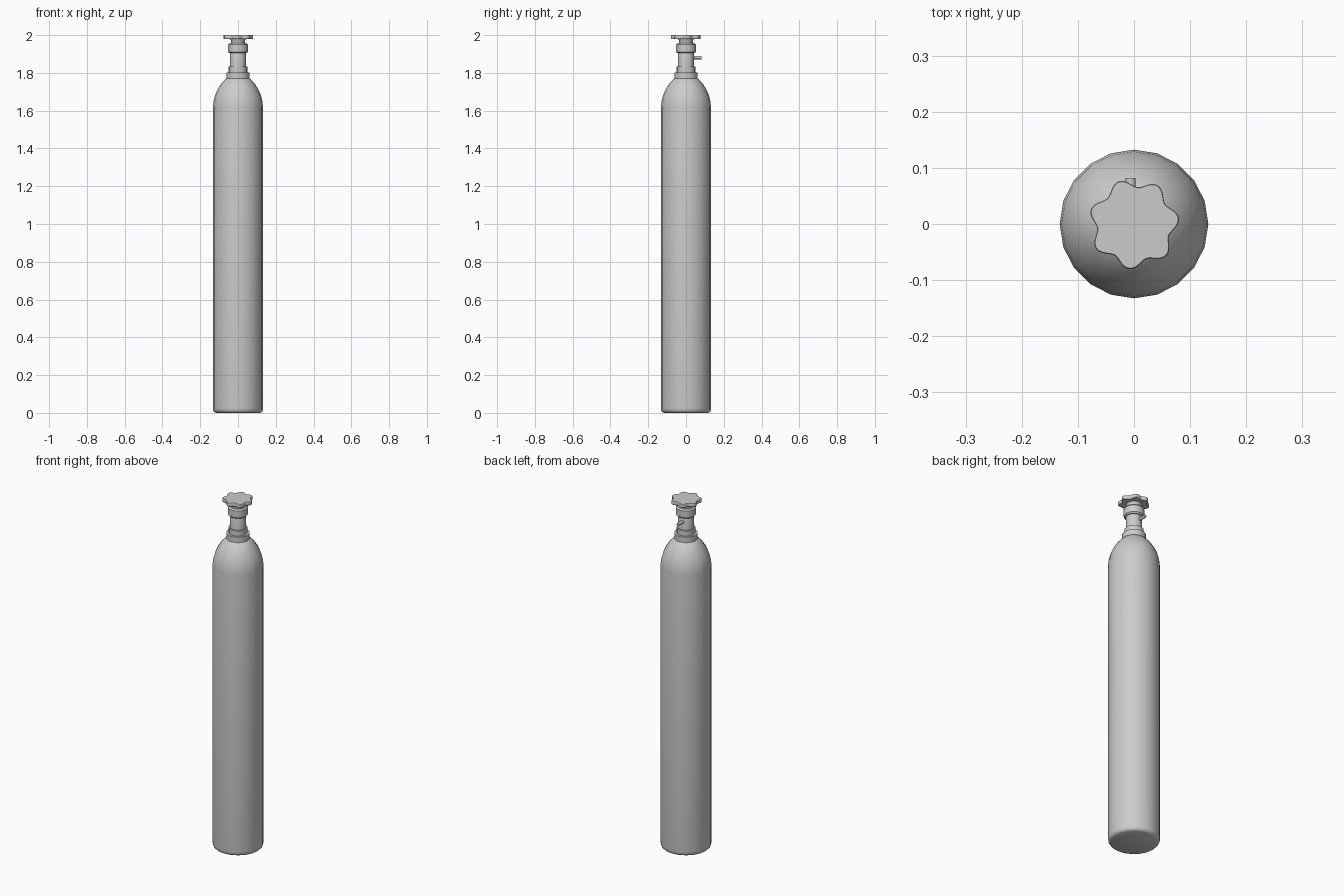
import bpy, bmesh
from math import sin, cos, pi, radians
from mathutils import Matrix

if "Cube" in bpy.data.objects:
    bpy.data.objects.remove(bpy.data.objects["Cube"])


def loft(name, rings):
    """Skin closed rings of points and cap both ends."""
    bm = bmesh.new()
    loops = [[bm.verts.new(p) for p in ring] for ring in rings]
    n = len(loops[0])
    for a, b in zip(loops, loops[1:]):
        for i in range(n):
            j = (i + 1) % n
            bm.faces.new((a[i], a[j], b[j], b[i]))
    bm.faces.new(loops[0][::-1])
    bm.faces.new(loops[-1])
    bmesh.ops.recalc_face_normals(bm, faces=bm.faces)
    mesh = bpy.data.meshes.new(name)
    bm.to_mesh(mesh)
    bm.free()
    obj = bpy.data.objects.new(name, mesh)
    bpy.context.collection.objects.link(obj)
    bpy.ops.object.select_all(action='DESELECT')
    obj.select_set(True)
    bpy.context.view_layer.objects.active = obj
    bpy.ops.object.shade_smooth_by_angle(angle=radians(35))
    return obj


def lathe(name, profile, sides=20):
    """Revolve (radius, z) points around z."""
    angles = [2 * pi * i / sides for i in range(sides)]
    return loft(name, [[(r * cos(a), r * sin(a), z) for a in angles]
                       for r, z in profile])


# cylinder with rounded foot and domed shoulder
lathe("tank_body", [
    (0.116, 0.0), (0.125, 0.004), (0.131, 0.012), (0.1325, 0.024),
    (0.1325, 1.62), (0.129, 1.652), (0.120, 1.685), (0.106, 1.716),
    (0.088, 1.744), (0.066, 1.768), (0.05, 1.778)])

# stepped neck collar
lathe("neck_collar", [(0.061, 1.76), (0.061, 1.803), (0.049, 1.803),
                      (0.049, 1.834), (0.03, 1.834)])

# valve stem and its nut
lathe("valve_stem", [(0.042, 1.82), (0.042, 1.93), (0.037, 1.94),
                     (0.037, 1.972), (0.045, 1.984)])
lathe("valve_nut", [(0.046, 1.904), (0.053, 1.911), (0.053, 1.950),
                    (0.046, 1.957)])

# seven-lobed handwheel
def lobes(scale, z):
    points = []
    for i in range(84):
        a = 2 * pi * i / 84
        r = scale * (0.0735 + 0.0075 * cos(7 * (a - radians(7))))
        points.append((r * cos(a), r * sin(a), z))
    return points

loft("handwheel", [lobes(0.97, 1.979), lobes(1, 1.982),
                   lobes(1, 1.998), lobes(0.98, 2.0)])

# side outlet at the back
outlet = lathe("side_outlet", [(0.009, 0.03), (0.009, 0.082)], 12)
outlet.data.transform(Matrix.Translation((-0.006, 0, 1.881)) @
                      Matrix.Rotation(radians(-90), 4, 'X'))
